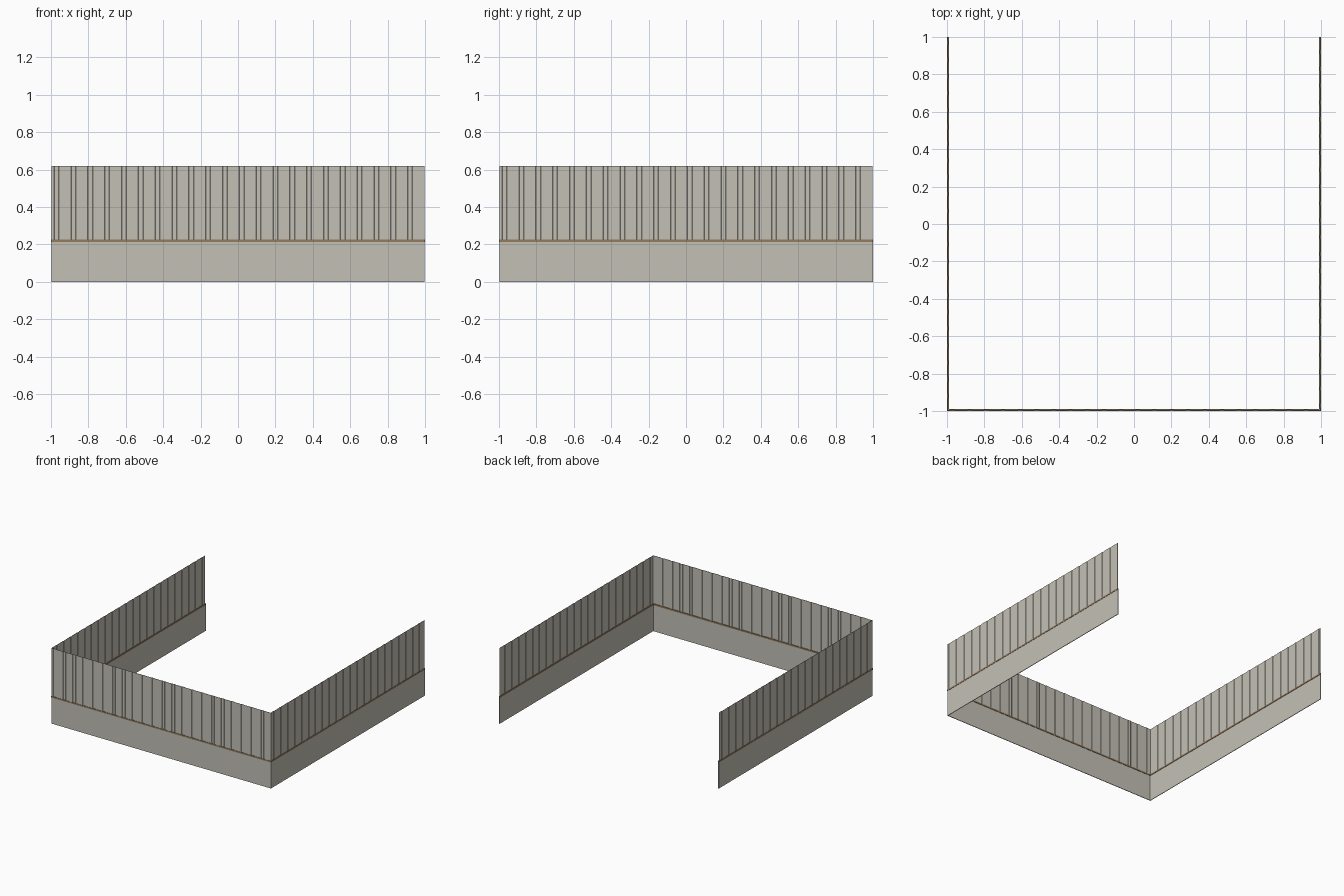
import bpy, bmesh
from math import pi
from mathutils import Matrix

if "Cube" in bpy.data.objects:
    bpy.data.objects.remove(bpy.data.objects["Cube"])


def material(name, rgb):
    m = bpy.data.materials.new(name)
    m.diffuse_color = (*rgb, 1)
    m.use_nodes = True
    m.node_tree.nodes["Principled BSDF"].inputs["Base Color"].default_value = m.diffuse_color
    return m


PANEL = material("weathered_grey", (0.55, 0.53, 0.47))
TRIM = material("brown_trim", (0.30, 0.20, 0.11))


def prism(name, outline, z0, z1, mat, matrix=Matrix()):
    """Vertical prism from a plan outline."""
    bm = bmesh.new()
    face = bm.faces.new([bm.verts.new((x, y, z0)) for x, y in outline])
    top = bmesh.ops.extrude_face_region(bm, geom=[face])["geom"]
    for v in top:
        if isinstance(v, bmesh.types.BMVert):
            v.co.z = z1
    bmesh.ops.recalc_face_normals(bm, faces=bm.faces)
    bm.transform(matrix)
    me = bpy.data.meshes.new(name)
    bm.to_mesh(me)
    bm.free()
    me.materials.append(mat)
    ob = bpy.data.objects.new(name, me)
    bpy.context.collection.objects.link(ob)
    return ob


def u_outline(outer, inner, back):
    """Three-sided enclosure plan, open at the back."""
    return [(-outer, back), (-outer, -outer), (outer, -outer), (outer, back),
            (inner, back), (inner, -inner), (-inner, -inner), (-inner, back)]


# plain lower wall and the trim rail running around its top
prism("lower_wall", u_outline(0.998, 0.993, 1.0), 0, 0.22, PANEL)
prism("trim_rail", u_outline(1.0, 0.990, 1.0), 0.214, 0.226, TRIM)

# shallow ribbed sheet profile for the upper walls
line = [(-0.996, 0)]
for i in range(22):
    c = -0.97 + 0.09 * i
    line += [(c - 0.014, 0), (c - 0.011, 0.0025), (c + 0.011, 0.0025), (c + 0.014, 0)]
line.append((0.998, 0))
sheet = [(x, y - 0.998) for x, y in line] + [(x, y - 0.9955) for x, y in reversed(line)]

for name, angle in (("front", 0), ("right", pi / 2), ("left", -pi / 2)):
    prism(name + "_upper_wall", sheet, 0.22, 0.62, PANEL, Matrix.Rotation(angle, 4, "Z"))
